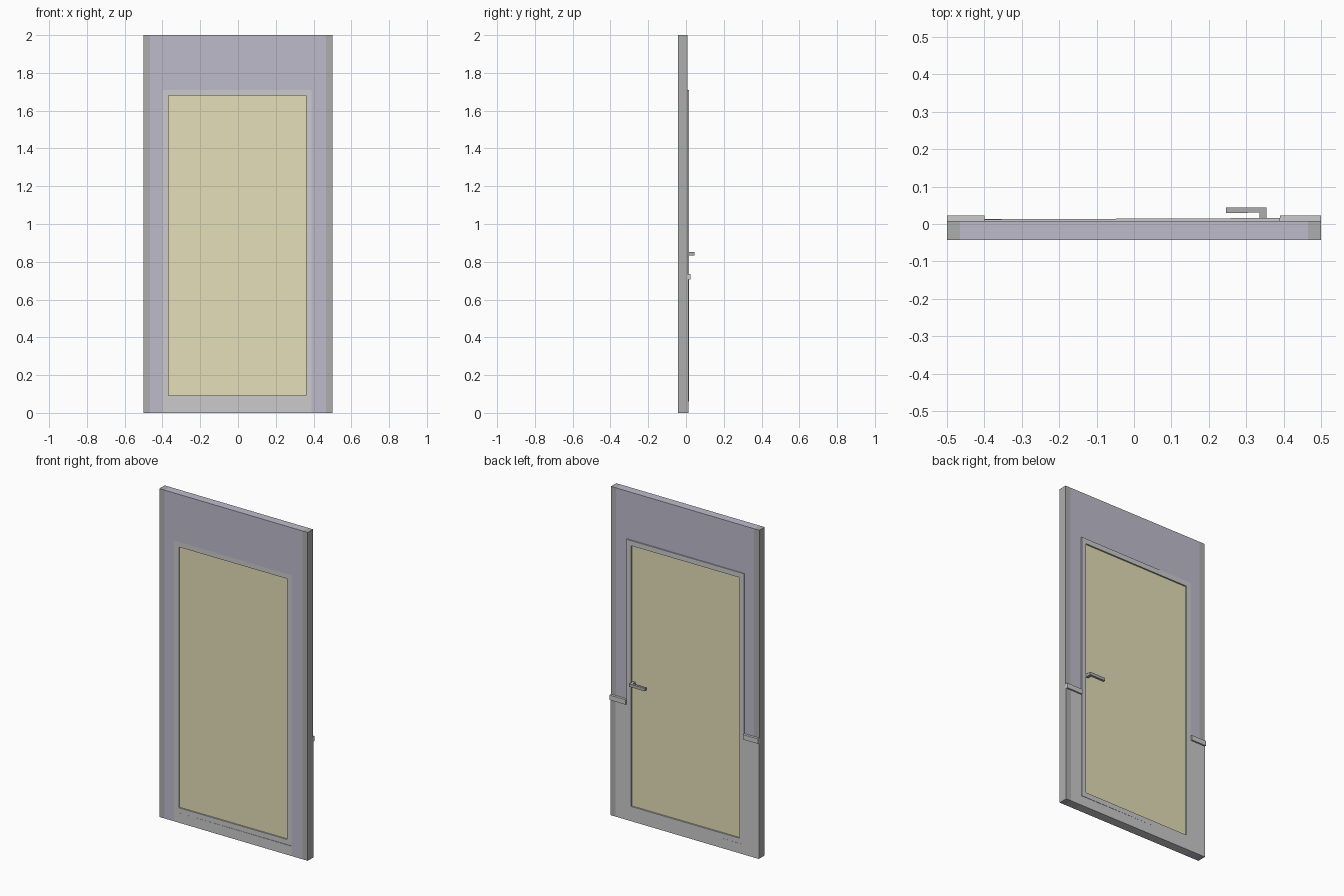
import bpy, bmesh, math
from mathutils import Matrix, Vector

if "Cube" in bpy.data.objects:
    bpy.data.objects.remove(bpy.data.objects["Cube"])


def material(name, rgb):
    m = bpy.data.materials.new(name)
    m.diffuse_color = (*rgb, 1)
    m.use_nodes = True
    m.node_tree.nodes["Principled BSDF"].inputs["Base Color"].default_value = m.diffuse_color
    return m


PURPLE = material("wall_paint", (0.52, 0.50, 0.60))
DARK = material("dark_grey", (0.42, 0.42, 0.42))
GREY = material("light_grey", (0.70, 0.70, 0.69))
YELLOW = material("door_yellow", (0.78, 0.74, 0.48))


def finish(name, bm, mat):
    bmesh.ops.recalc_face_normals(bm, faces=bm.faces)
    me = bpy.data.meshes.new(name)
    bm.to_mesh(me)
    bm.free()
    me.materials.append(mat)
    ob = bpy.data.objects.new(name, me)
    bpy.context.collection.objects.link(ob)
    return ob


def box(name, x, y, z, mat):
    bm = bmesh.new()
    size = Matrix.Diagonal((x[1] - x[0], y[1] - y[0], z[1] - z[0], 1))
    mid = Vector((sum(x) / 2, sum(y) / 2, sum(z) / 2))
    bmesh.ops.create_cube(bm, size=1, matrix=Matrix.Translation(mid) @ size)
    return finish(name, bm, mat)


def extruded(name, outline, y, mat):
    """Extrude an x-z outline between two y values."""
    bm = bmesh.new()
    face = bm.faces.new([bm.verts.new((px, y[0], pz)) for px, pz in outline])
    new = bmesh.ops.extrude_face_region(bm, geom=[face])["geom"]
    bmesh.ops.translate(bm, vec=(0, y[1] - y[0], 0),
                        verts=[v for v in new if isinstance(v, bmesh.types.BMVert)])
    return finish(name, bm, mat)


FRONT, BACK = -0.043, 0.008
L, R, TOP, SILL = -0.40, 0.39, 1.71, 0.06   # doorway

# Wall with a doorway, and dark end posts
extruded("wall", [(-0.465, 0), (L, 0), (L, TOP), (R, TOP), (R, 0),
                  (0.465, 0), (0.465, 2), (-0.465, 2)], (FRONT, BACK), PURPLE)
for side, x in (("left", (-0.5, -0.465)), ("right", (0.465, 0.5))):
    box(f"end_post_{side}", x, (FRONT, BACK), (0, 2), DARK)

# Sill below the door, wainscot panels and their cap rails on the back
box("door_sill", (L, R), (FRONT, 0.0135), (0, SILL), GREY)
for side, x in (("left", (-0.5, L)), ("right", (R, 0.465))):
    box(f"wainscot_{side}", x, (BACK, 0.0135), (0, 0.705), GREY)
box("wainscot_end", (0.465, 0.5), (BACK, 0.0135), (0, 0.705), DARK)
for side, x in (("left", (-0.5, L)), ("right", (R, 0.5))):
    box(f"cap_rail_{side}", x, (BACK, 0.023), (0.705, 0.735), GREY)

# Door: frame, recessed panel and lever handle
W, D0, D1 = 0.031, FRONT, 0.0125
door = [
    box("door_stile_left", (L, L + W), (D0, D1), (SILL, TOP), GREY),
    box("door_stile_right", (R - W, R), (D0, D1), (SILL, TOP), GREY),
    box("door_rail_bottom", (L + W, R - W), (D0, D1), (SILL, SILL + W), GREY),
    box("door_rail_top", (L + W, R - W), (D0, D1), (TOP - W, TOP), GREY),
    box("door_panel", (L + W, R - W), (D0 + 0.008, D1 - 0.009), (SILL + W, TOP - W), YELLOW),
    box("handle_stem", (0.336, 0.354), (D1 - 0.009, 0.040), (0.833, 0.851), DARK),
    box("handle_lever", (0.246, 0.354), (0.027, 0.041), (0.833, 0.851), DARK),
]

# The door stands very slightly ajar about its left edge
hinge = Vector((L, 0, 0))
turn = (Matrix.Translation(hinge) @ Matrix.Rotation(math.radians(0.25), 4, "Z")
        @ Matrix.Translation(-hinge))
for ob in door:
    ob.data.transform(turn)
